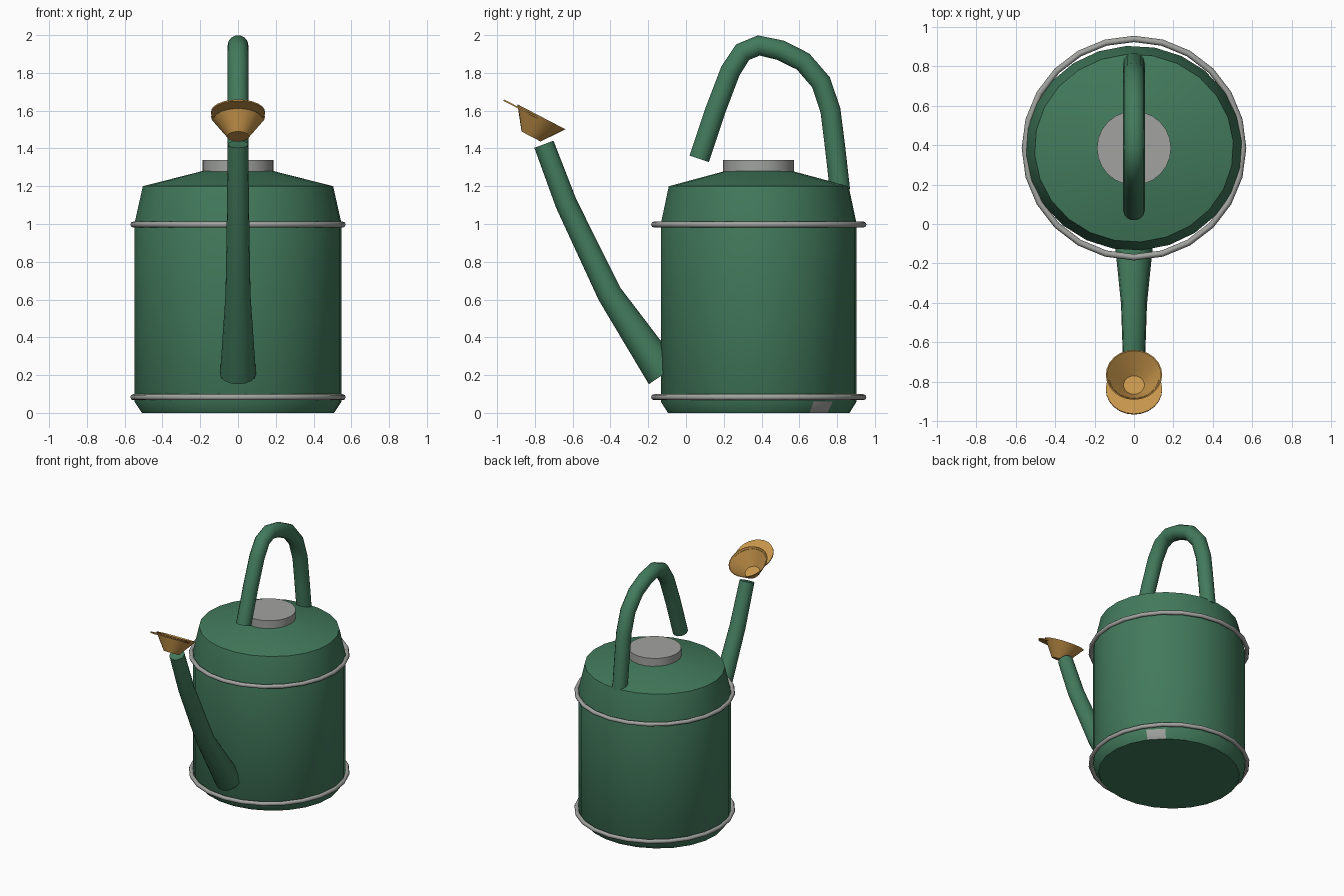
import bpy, bmesh
from math import sin, cos, pi, radians, sqrt
from mathutils import Vector, Matrix

cube = bpy.data.objects.get("Cube")
if cube:
    bpy.data.objects.remove(cube, do_unlink=True)

CY = 0.385          # centre of the can along y
SIDES = 24


def material(name, rgb):
    m = bpy.data.materials.new(name)
    m.use_nodes = True
    m.diffuse_color = (*rgb, 1)
    m.node_tree.nodes["Principled BSDF"].inputs["Base Color"].default_value = (*rgb, 1)
    return m


green = material("green enamel", (0.055, 0.195, 0.108))
steel = material("grey steel", (0.36, 0.37, 0.35))
brass = material("brass", (0.57, 0.30, 0.07))


def finish(bm, name, mats, angle=40):
    """Turn a bmesh into an object, smooth up to the given angle."""
    bmesh.ops.recalc_face_normals(bm, faces=bm.faces)
    for f in bm.faces:
        f.smooth = True
    for e in bm.edges:
        e.smooth = len(e.link_faces) == 2 and e.calc_face_angle() < radians(angle)
    mesh = bpy.data.meshes.new(name)
    bm.to_mesh(mesh)
    bm.free()
    for m in mats:
        mesh.materials.append(m)
    ob = bpy.data.objects.new(name, mesh)
    bpy.context.collection.objects.link(ob)
    return ob


def loft(bm, rings, cap_start=True, cap_end=True, closed=False):
    """Skin a list of point rings."""
    loops = [[bm.verts.new(p) for p in ring] for ring in rings]
    pairs = list(zip(loops, loops[1:]))
    if closed:
        pairs.append((loops[-1], loops[0]))
    for a, b in pairs:
        for i in range(len(a)):
            j = (i + 1) % len(a)
            bm.faces.new((a[i], a[j], b[j], b[i]))
    if cap_start:
        bm.faces.new(loops[0][::-1])
    if cap_end:
        bm.faces.new(loops[-1])


def circle(r, z, squash=1.0, turn=0.0, sides=SIDES):
    angles = [2 * pi * i / sides + turn for i in range(sides)]
    return [Vector((r * cos(a), squash * r * sin(a), z)) for a in angles]


def lathe(name, profile, mat, squash=1.0, turn=0.0):
    bm = bmesh.new()
    loft(bm, [circle(r, z, squash, turn) for r, z in profile])
    ob = finish(bm, name, [mat])
    ob.location.y = CY
    return ob


def tube(name, path, radii, mat, sides=14):
    """Round tube along (y, z) points."""
    pts = [Vector((0, y, z)) for y, z in path]
    rings = []
    for i, p in enumerate(pts):
        d_in = (p - pts[max(i - 1, 0)]).normalized()
        d_out = (pts[min(i + 1, len(pts) - 1)] - p).normalized()
        d = (d_in + d_out).normalized()
        n = Vector((0, -d.z, d.y))
        rings.append([p + radii[i] * (cos(2 * pi * k / sides) * Vector((1, 0, 0))
                      + sin(2 * pi * k / sides) * n) for k in range(sides)])
    bm = bmesh.new()
    loft(bm, rings)
    return finish(bm, name, [mat], 50)


# Can body, slightly oval
body = lathe("can_body", [(0.51, 0), (0.55, 0.06), (0.55, 1.0), (0.505, 1.2), (0.17, 1.285)],
             green, squash=0.945, turn=radians(4))

# Small grey patch on one panel of the lower bevel
body.data.materials.append(steel)
for f in body.data.polygons:
    c = f.center
    if c.z < 0.05 and abs(c.y - 0.335) < 0.03 and c.x > 0:
        f.material_index = 1

# Filler cap, softly shaded
cap = lathe("filler_cap", [(0.188, 1.26), (0.188, 1.34)], steel)
cap.data.shade_smooth()

# Hoops around the body
for name, z in (("lower_hoop", 0.083), ("upper_hoop", 0.997)):
    bm = bmesh.new()
    loft(bm, [circle(0.554 + 0.016 * cos(pi * k / 4), z + 0.016 * sin(pi * k / 4))
              for k in range(8)], False, False, closed=True)
    finish(bm, name, [steel], 60).location.y = CY

# Arched handle
arch = [(0.07, 1.345), (0.155, 1.6), (0.235, 1.81), (0.3, 1.91), (0.385, 1.945), (0.5, 1.92),
        (0.62, 1.86), (0.715, 1.75), (0.765, 1.6), (0.79, 1.4), (0.815, 1.18)]
tube("handle", arch, [0.055] * len(arch), green)

# Tapered spout
tube("spout", [(-0.118, 0.205), (-0.405, 0.63), (-0.635, 1.11), (-0.752, 1.422)],
     [0.095, 0.066, 0.058, 0.054], green, 16)

# Sprinkler rose: open tilted funnel
tilt = Matrix.Translation((0, -0.82, 1.463)) @ Matrix.Rotation(radians(-27.5), 4, 'X')
bm = bmesh.new()
loft(bm, [circle(0.057, 0), circle(0.143, 0.118), circle(0.137, 0.118), circle(0.053, 0.006)])
finish(bm, "rose_funnel", [brass]).matrix_world = tilt

# Crescent lip at the front of the rose
shift, lip_r, steps = 0.075, 0.143, 16
rows = []
for i in range(steps + 1):
    a = radians(-82 + 164 * i / steps)
    outer = shift * cos(a) + sqrt(lip_r ** 2 - (shift * sin(a)) ** 2)
    rows.append([Vector((r * sin(a), -r * cos(a), z))
                 for r, z in ((0.128, 0.1), (outer, 0.1), (outer, 0.108), (0.128, 0.108))])
bm = bmesh.new()
loft(bm, rows)
finish(bm, "rose_lip", [brass]).matrix_world = tilt
